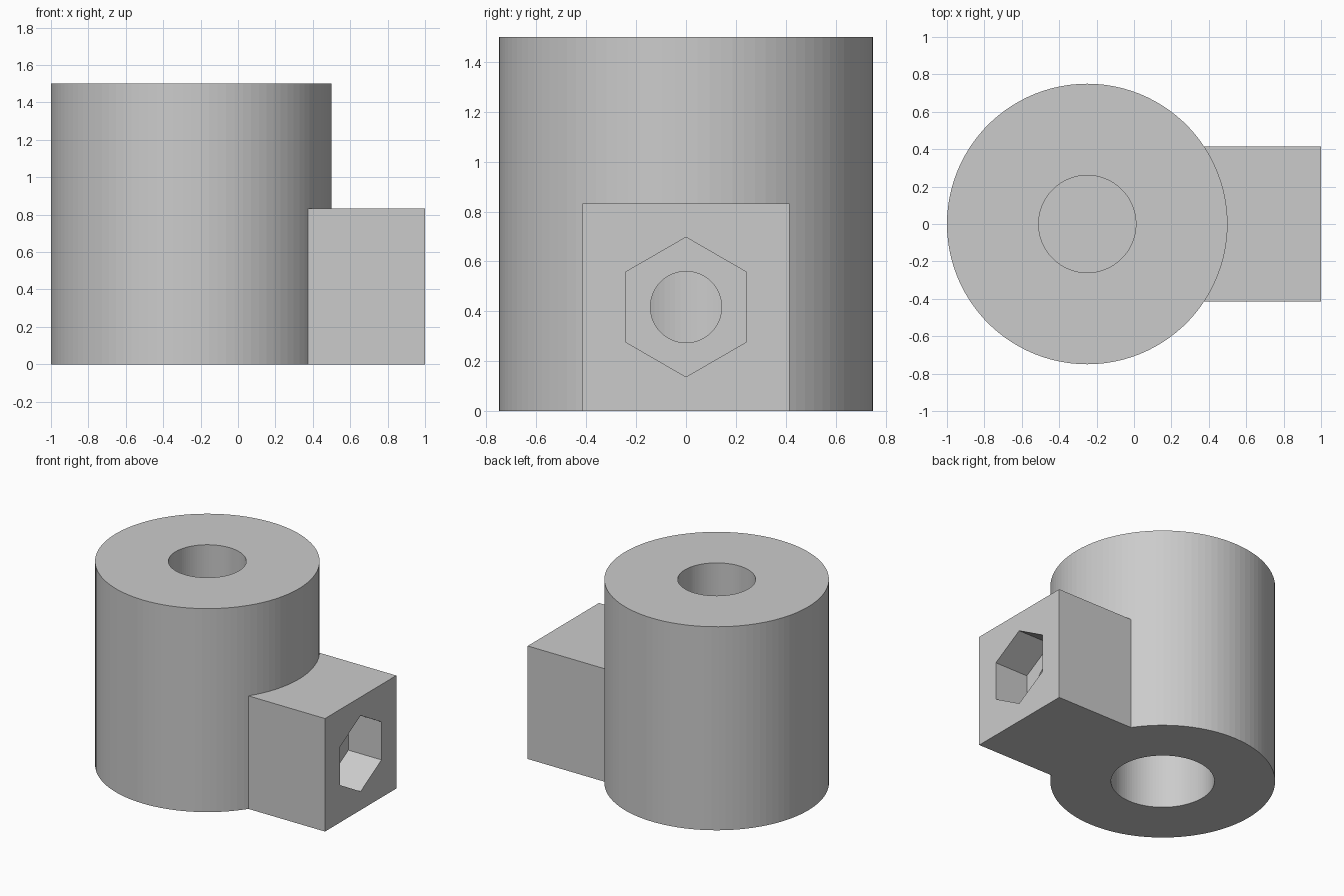
import bpy
import math

if "Cube" in bpy.data.objects:
    bpy.data.objects.remove(bpy.data.objects["Cube"])

AXIS_X = -0.25      # vertical axis of the round body
SCREW_Z = 0.417     # height of the clamping screw

grey = bpy.data.materials.new("light grey")
grey.diffuse_color = (0.6, 0.6, 0.6, 1)
grey.use_nodes = True
grey.node_tree.nodes["Principled BSDF"].inputs["Base Color"].default_value = grey.diffuse_color


def upright(name, radius, z0, z1, sides=100):
    """Vertical cylinder on the body axis."""
    bpy.ops.mesh.primitive_cylinder_add(vertices=sides, radius=radius, depth=z1 - z0,
                                        location=(AXIS_X, 0, (z0 + z1) / 2))
    bpy.context.object.name = name
    return bpy.context.object


def sideways(name, radius, x0, x1, sides):
    """Cylinder along x at the screw height, with a vertex pointing up."""
    bpy.ops.mesh.primitive_cylinder_add(vertices=sides, radius=radius, depth=x1 - x0,
                                        location=((x0 + x1) / 2, 0, SCREW_Z),
                                        rotation=(0, math.pi / 2, 0))
    ob = bpy.context.object
    ob.name = name
    # spin about its own axis so that a corner points along z
    if sides == 6:
        corner = max((ob.matrix_world.to_3x3() @ v.co).z for v in ob.data.vertices)
        bpy.context.view_layer.update()
        corner = max((ob.matrix_world @ v.co).z for v in ob.data.vertices) - SCREW_Z
        if corner < radius * 0.99:
            for v in ob.data.vertices:
                x, y = v.co.x, v.co.y
                c, s = math.cos(math.pi / 6), math.sin(math.pi / 6)
                v.co.x, v.co.y = c * x - s * y, s * x + c * y
    return ob


def combine(target, tool, operation):
    """Apply a boolean and remove the tool."""
    bpy.context.view_layer.objects.active = target
    mod = target.modifiers.new("cut", 'BOOLEAN')
    mod.operation, mod.solver, mod.object = operation, 'EXACT', tool
    bpy.ops.object.modifier_apply(modifier=mod.name)
    bpy.data.objects.remove(tool, do_unlink=True)


# Round body
body = upright("collar_body", 0.75, 0, 1.5)

# Square screw block on the right side
bpy.ops.mesh.primitive_cube_add(size=1, location=(0.6, 0, 0.4165))
block = bpy.context.object
block.name = "screw_block"
block.scale = (0.8, 0.83, 0.833)
combine(body, block, 'UNION')

# Wide bore from below and narrower bore from above, with a web between
combine(body, upright("lower_bore", 0.345, -0.1, 0.84), 'DIFFERENCE')
combine(body, upright("upper_bore", 0.26, 0.95, 1.6), 'DIFFERENCE')

# Hexagonal nut pocket and screw hole leading into the lower bore
combine(body, sideways("nut_pocket", 0.28, 0.73, 1.1, 6), 'DIFFERENCE')
combine(body, sideways("screw_hole", 0.143, -0.2, 0.85, 48), 'DIFFERENCE')

body.data.materials.clear()
body.data.materials.append(grey)
for p in body.data.polygons:
    p.material_index = 0
    p.use_smooth = False
